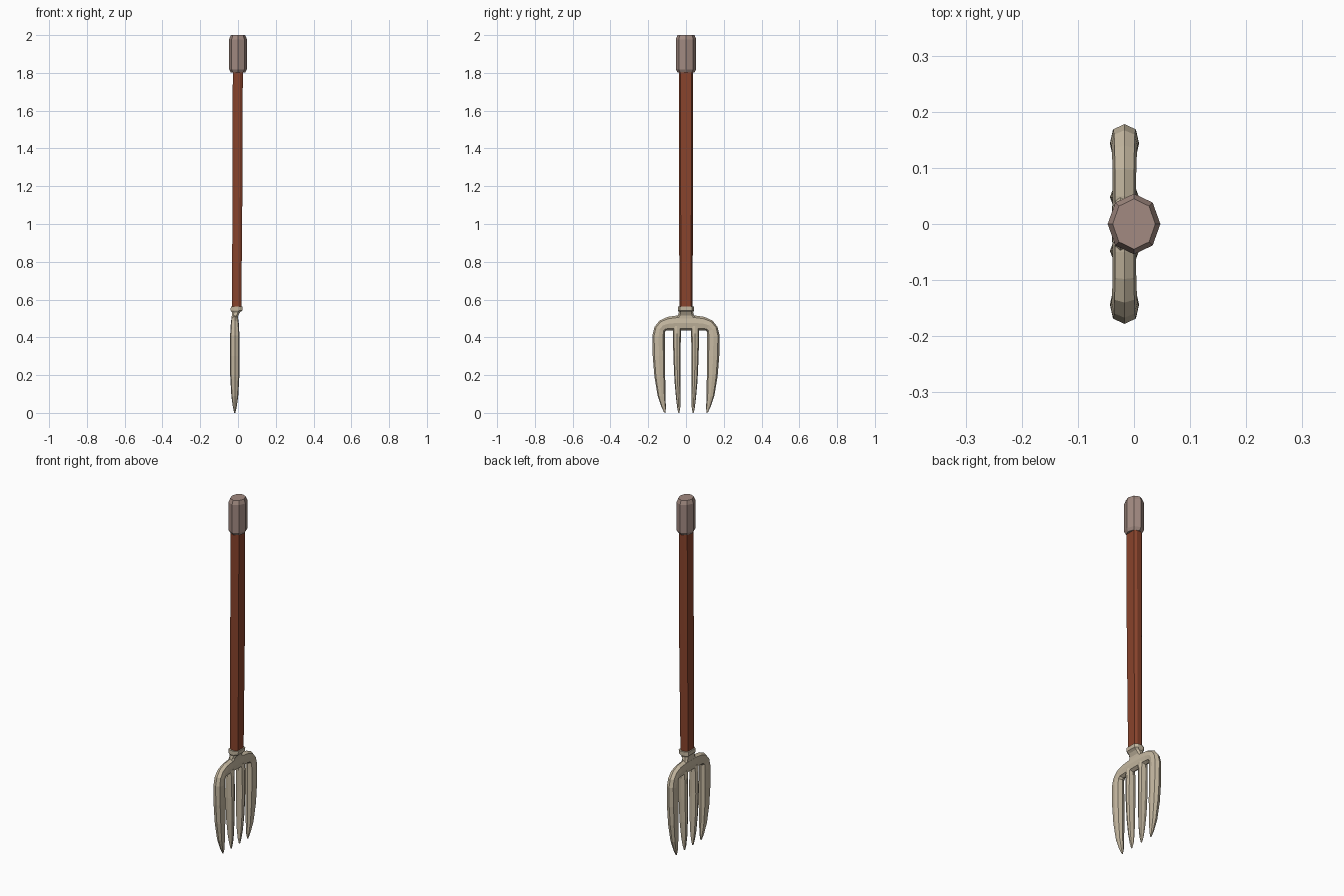
import bpy, bmesh, math
from mathutils import Vector

if "Cube" in bpy.data.objects:
    bpy.data.objects.remove(bpy.data.objects["Cube"])


def material(name, rgb):
    m = bpy.data.materials.new(name)
    m.diffuse_color = (*rgb, 1)
    m.use_nodes = True
    m.node_tree.nodes["Principled BSDF"].inputs["Base Color"].default_value = m.diffuse_color
    return m


STEEL = material("pale steel", (0.56, 0.48, 0.355))
WOOD = material("red brown wood", (0.25, 0.057, 0.025))
GRIP = material("grey brown grip", (0.36, 0.255, 0.22))


def loft(name, rings, mat):
    """Flat-shaded skin through a list of equal rings, capped at both ends."""
    bm = bmesh.new()
    vs = [[bm.verts.new(p) for p in r] for r in rings]
    n = len(vs[0])
    for a, b in zip(vs, vs[1:]):
        for i in range(n):
            j = (i + 1) % n
            bm.faces.new((a[i], a[j], b[j], b[i]))
    bm.faces.new(vs[0])
    bm.faces.new(vs[-1])
    bmesh.ops.recalc_face_normals(bm, faces=bm.faces)
    me = bpy.data.meshes.new(name)
    bm.to_mesh(me)
    bm.free()
    me.materials.append(mat)
    ob = bpy.data.objects.new(name, me)
    bpy.context.collection.objects.link(ob)
    return ob


def octagon(cx, rx, ry, z, turn=0.0):
    return [(cx + rx * math.cos(math.tau * (i + turn) / 8),
             ry * math.sin(math.tau * (i + turn) / 8), z) for i in range(8)]


def chamfered(cx, hx, hy, z):
    fx, fy = hx * 0.48, hy * 0.75
    pts = [(hx, -fy), (hx, fy), (fx, hy), (-fx, hy),
           (-hx, fy), (-hx, -fy), (-fx, -hy), (fx, -hy)]
    return [(cx + x, y, z) for x, y in pts]


CX = -0.017  # fork plane


def tine_section(side, outer, inner, t):
    """Eight-sided rounded section between an outer and an inner (y, z) edge."""
    ring = []
    for f, k in ((0, 0), (.14, .8), (.5, 1), (.86, .8),
                 (1, 0), (.86, -.8), (.5, -1), (.14, -.8)):
        p = Vector(outer).lerp(Vector(inner), f)
        ring.append((CX + k * t, side * p.x, p.y))
    return ring


# outer edge, inner edge, half thickness
outer_path = [
    ((0, .515), (0, .437), .021),
    ((.05, .515), (.05, .437), .021),
    ((.098, .508), (.085, .437), .021),
    ((.14, .489), (.105, .437), .022),
    ((.167, .455), (.112, .43), .023),
    ((.178, .41), (.112, .40), .025),
    ((.176, .30), (.111, .30), .026),
    ((.167, .19), (.110, .19), .024),
    ((.150, .09), (.109, .085), .018),
    ((.130, .032), (.106, .028), .010),
    ((.116, .002), (.109, 0), .003),
]
inner_path = [
    ((.069, .46), (.026, .46), .021),
    ((.069, .42), (.027, .42), .024),
    ((.067, .30), (.029, .30), .026),
    ((.061, .17), (.029, .17), .023),
    ((.053, .08), (.029, .08), .017),
    ((.047, .03), (.030, .03), .010),
    ((.041, .001), (.035, 0), .003),
]
for side, word in ((1, "right"), (-1, "left")):
    loft("shoulder_and_outer_tine_" + word,
         [tine_section(side, *s) for s in outer_path], STEEL)
    loft("inner_tine_" + word,
         [tine_section(side, *s) for s in inner_path], STEEL)

# Neck and socket
loft("socket", [chamfered(CX, .017, .060, .495),
                chamfered(CX + .001, .017, .043, .515),
                chamfered(-.011, .022, .038, .533),
                chamfered(-.008, .031, .042, .542),
                chamfered(-.007, .031, .042, .563)], STEEL)

# Shaft, leaning slightly
loft("shaft", [chamfered(-.007, .0245, .034, .55),
               chamfered(-.003, .0265, .038, 1.2),
               chamfered(-.001, .0265, .038, 1.83)], WOOD)

# Hand grip
loft("hand_grip", [octagon(0, .038, .044, 1.802),
                   octagon(0, .047, .054, 1.818),
                   octagon(0, .047, .054, 1.978),
                   octagon(0, .038, .045, 2.0)], GRIP)
